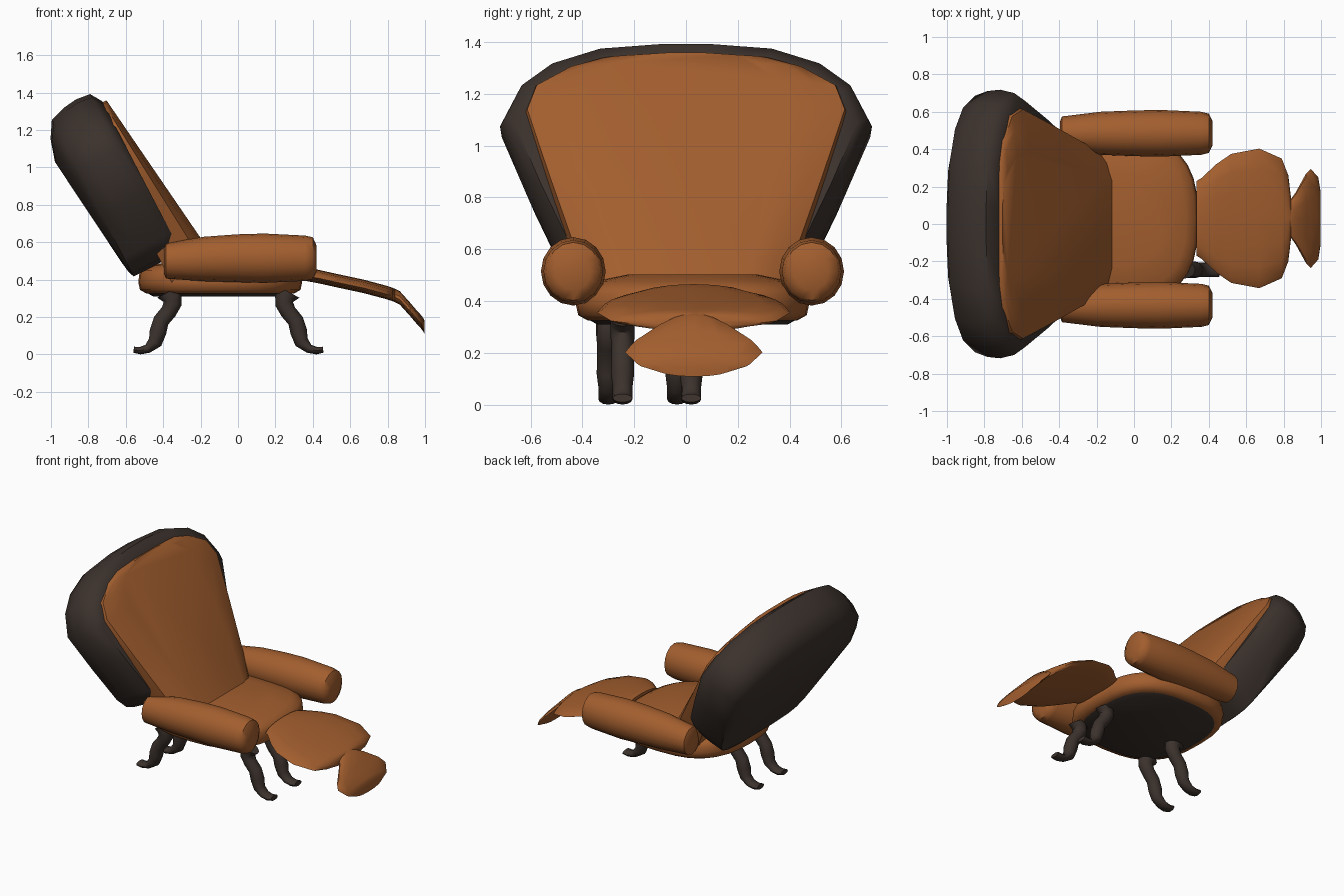
import bpy, bmesh, math
from mathutils import Vector

if "Cube" in bpy.data.objects:
    bpy.data.objects.remove(bpy.data.objects["Cube"])


def material(name, rgb):
    m = bpy.data.materials.new(name)
    m.diffuse_color = (*rgb, 1)
    m.use_nodes = True
    m.node_tree.nodes["Principled BSDF"].inputs["Base Color"].default_value = m.diffuse_color
    return m


LEATHER = material("tan leather", (0.365, 0.113, 0.028))
DARK = material("dark brown", (0.045, 0.032, 0.026))
YC = 0.025  # seat, arms and footrest sit slightly off the centre line


def loft(name, rings, mat, angle=35):
    """Skin a list of equal-length point rings and cap both ends."""
    bm = bmesh.new()
    vs = [[bm.verts.new(p) for p in r] for r in rings]
    n = len(rings[0])
    for a, b in zip(vs, vs[1:]):
        for i in range(n):
            j = (i + 1) % n
            bm.faces.new((a[i], a[j], b[j], b[i]))
    bm.faces.new(vs[0])
    bm.faces.new(vs[-1])
    bmesh.ops.recalc_face_normals(bm, faces=bm.faces)
    me = bpy.data.meshes.new(name)
    bm.to_mesh(me)
    bm.free()
    me.materials.append(mat)
    ob = bpy.data.objects.new(name, me)
    bpy.context.collection.objects.link(ob)
    bpy.ops.object.select_all(action='DESELECT')
    ob.select_set(True)
    bpy.context.view_layer.objects.active = ob
    bpy.ops.object.shade_smooth_by_angle(angle=math.radians(angle))
    return ob


def circle(n):
    return [(math.cos(2 * math.pi * i / n), math.sin(2 * math.pi * i / n)) for i in range(n)]


def mirrored(half):
    return half + [(-v, s) for v, s in reversed(half)]


# Reclined back frame: s runs up the back, v is width, n is forward
ORIGIN = Vector((-0.33, 0, 0.51))
UP = Vector((-0.463, 0, 0.886))
FWD = Vector((0.886, 0, 0.463))


def back_point(v, s, n):
    return ORIGIN + UP * s + FWD * n + Vector((0, v, 0))


# Back shell: fan outline, front lip, deep rim and a sloping raised rear panel
shell = mirrored([(0.10, 1.0), (0.34, 0.98), (0.53, 0.915), (0.65, 0.82), (0.718, 0.675),
                  (0.61, 0.395), (0.50, 0.14), (0.44, 0.07), (0.36, 0.04), (0.20, 0.022)])
rings = []
for n, k, top in ((0.04, 0.92, 0.93), (0.0, 0.975, 0.995), (-0.08, 1.0, 1.005),
                  (-0.16, 0.99, 0.995), (-0.245, 0.955, 0.968)):
    rings.append([back_point(v * k, 0.03 + (s - 0.03) * (top - 0.03) / 0.97, n) for v, s in shell])
for k, low, top, depth in ((0.84, 0.06, 0.88, 0.05), (0.60, 0.12, 0.76, 0.105)):
    ring = []
    for v, s in shell:
        s = low + (s - 0.03) * (top - low) / 0.97
        ring.append(back_point(v * k, s, -0.255 - depth * s))
    rings.append(ring)
loft("back_shell", rings, DARK, 50)

# Back cushion: wedge, thicker at the lumbar end, rounded at the sides
pad = mirrored([(0.12, 0.925), (0.32, 0.915), (0.45, 0.875), (0.585, 0.79), (0.622, 0.68),
                (0.535, 0.38), (0.45, 0.10), (0.41, -0.03), (0.37, -0.12)])
rings = []
for base, f, k in ((-0.08, 0, 1), (0.0, 0.3, 1), (0.0, 0.65, 0.985), (0.0, 0.85, 0.85), (0.0, 1, 0.62)):
    rings.append([back_point(v * k, s, base + f * (0.172 - 0.119 * s)) for v, s in pad])
loft("back_cushion", rings, LEATHER, 50)


# Seat and its dark underside: rounded oval slabs
def oval(k, z, p=2.7):
    out = []
    for c, s in circle(32):
        x = math.copysign(abs(c) ** (2 / p), c)
        y = math.copysign(abs(s) ** (2 / p), s)
        out.append((-0.095 + 0.438 * k * x, YC + 0.45 * k * y, z))
    return out


loft("seat", [oval(k, z) for k, z in ((0.90, 0.325), (0.98, 0.345), (1.0, 0.385), (0.99, 0.425),
                                      (0.96, 0.45), (0.85, 0.475), (0.55, 0.503))], LEATHER, 50)
loft("seat_underside", [oval(0.82, 0.31), oval(0.90, 0.33)], DARK)

# Padded arms: x, centre height, vertical radius, side radius
arm = [(-0.395, 0.50, 0.07, 0.065), (-0.385, 0.50, 0.095, 0.09), (-0.18, 0.51, 0.119, 0.115),
       (0.0, 0.514, 0.128, 0.122), (0.14, 0.514, 0.132, 0.125), (0.36, 0.514, 0.121, 0.115),
       (0.40, 0.514, 0.112, 0.105), (0.42, 0.512, 0.07, 0.065)]
for side, name in ((-1, "arm_near"), (1, "arm_far")):
    loft(name, [[(x, YC + side * 0.46 + ry * c, zc + rz * s) for c, s in circle(16)]
                for x, zc, rz, ry in arm], LEATHER, 50)

# Footrest and toe flap: x, half width, top height
rest = [(0.335, 0.20, 0.463), (0.36, 0.215, 0.465), (0.44, 0.29, 0.45), (0.52, 0.345, 0.432),
        (0.67, 0.373, 0.40), (0.79, 0.32, 0.368), (0.825, 0.23, 0.357), (0.84, 0.105, 0.35)]
flap = [(0.84, 0.105, 0.35), (0.865, 0.14, 0.338), (0.92, 0.24, 0.277), (0.945, 0.265, 0.247),
        (0.985, 0.22, 0.203), (0.998, 0.14, 0.18)]


def pad_ring(x, hw, top):
    return [(x, YC + 0.005 + hw * c, top - 0.045 + (0.045 if s > 0 else 0.027) * s)
            for c, s in circle(16)]


loft("footrest", [pad_ring(*p) for p in rest], LEATHER, 45)
loft("toe_flap", [pad_ring(*p) for p in flap], LEATHER, 45)

# S-shaped legs: x, z, in-plane radius
front_path = [(0.268, 0.335, 0.068), (0.252, 0.305, 0.056), (0.247, 0.27, 0.048), (0.268, 0.228, 0.043),
              (0.308, 0.18, 0.043), (0.325, 0.12, 0.045), (0.34, 0.065, 0.038),
              (0.38, 0.03, 0.024), (0.42, 0.02, 0.02), (0.455, 0.025, 0.016)]
rear_path = [(-x - 0.103, z, r) for x, z, r in front_path]


def leg(name, path, y):
    rings = []
    for i, (x, z, r) in enumerate(path):
        a, b = path[max(i - 1, 0)], path[min(i + 1, len(path) - 1)]
        t = Vector((b[0] - a[0], 0, b[1] - a[1])).normalized()
        side = Vector((-t.z, 0, t.x))
        ry = min(max(r, 0.038), 0.047)
        rings.append([Vector((x, y, z)) + side * r * c + Vector((0, ry * s, 0)) for c, s in circle(12)])
    loft(name, rings, DARK, 50)


for y, name in ((-0.245, "near"), (0.02, "far")):
    leg("front_leg_" + name, front_path, y)
    leg("rear_leg_" + name, rear_path, y - 0.055)
